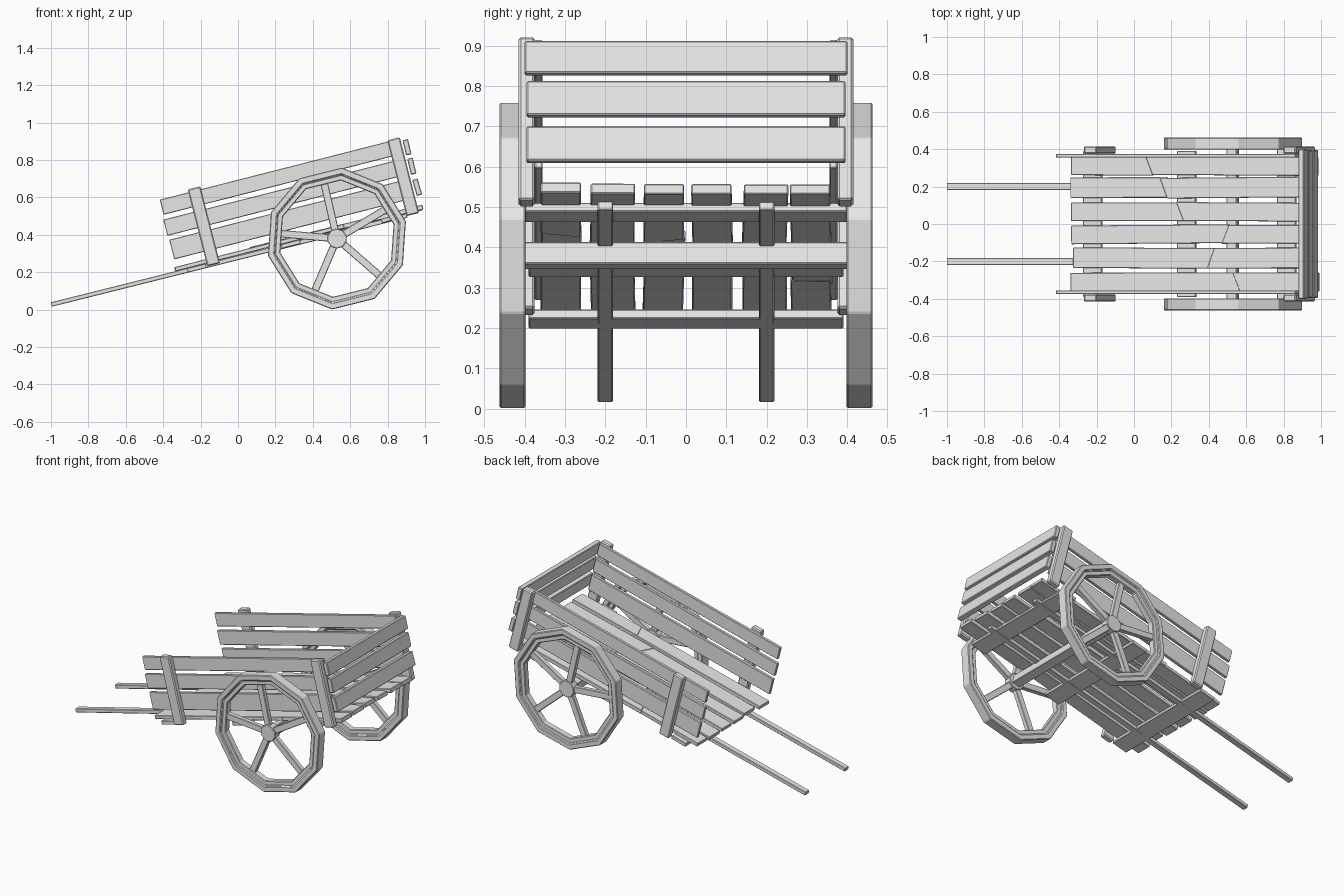
import bpy, bmesh, math, random
from mathutils import Matrix, Vector

random.seed(4)
if "Cube" in bpy.data.objects:
    bpy.data.objects.remove(bpy.data.objects["Cube"])

wood = bpy.data.materials.new("pale_grey_wood")
wood.use_nodes = True
GREY = (0.8, 0.8, 0.8, 1)
wood.diffuse_color = GREY
wood.node_tree.nodes["Principled BSDF"].inputs["Base Color"].default_value = GREY

# The cart rests on its handles: u runs along the bed, w is square to it
TILT = Matrix.Rotation(-math.radians(14.3), 4, 'Y')


def finish(name, bm, matrix, bevel=0.0):
    bmesh.ops.recalc_face_normals(bm, faces=bm.faces)
    mesh = bpy.data.meshes.new(name)
    bm.to_mesh(mesh)
    bm.free()
    mesh.materials.append(wood)
    obj = bpy.data.objects.new(name, mesh)
    obj.matrix_world = matrix
    bpy.context.collection.objects.link(obj)
    if bevel:
        mod = obj.modifiers.new("worn_edges", 'BEVEL')
        mod.width = bevel
        mod.segments = 1
    return obj


def board(name, u, y, w, pitch=0.0, yaw=0.0, slant=0.0, bevel=0.003, frame=TILT):
    """Board given by its ranges along, across and above the bed."""
    bm = bmesh.new()
    bmesh.ops.create_cube(bm, size=1)
    size = [b - a for a, b in (u, y, w)]
    centre = Vector([(a + b) / 2 for a, b in (u, y, w)])
    for v in bm.verts:
        if v.co.x < 0:
            v.co.x += slant * v.co.y / size[0]
        v.co = Vector([c * s for c, s in zip(v.co, size)])
    turn = (Matrix.Rotation(math.radians(yaw), 4, 'Z')
            @ Matrix.Rotation(-math.radians(pitch), 4, 'Y'))
    return finish(name, bm, frame @ Matrix.Translation(centre) @ turn, bevel)


# Floor: each board is snapped into a front and a rear piece
floor = [(0.31, 0.10, 0.08), (0.195, 0.11, 0.16), (0.065, 0.10, 0.25),
         (-0.055, 0.10, 0.50), (-0.182, 0.11, 0.42), (-0.31, 0.10, 0.56)]
for i, (y, width, split) in enumerate(floor, 1):
    h = width / 2
    split += 0.08
    board(f"floor_board_front_{i}", (-0.265 + random.uniform(-0.01, 0.01), split + 0.02),
          (y - h, y + h), (0.281, 0.304), yaw=random.uniform(-0.5, 0.5))
    board(f"floor_board_rear_{i}", (split, 1.09 + random.uniform(-0.01, 0.01)),
          (y - h, y + h), (0.277, 0.303), pitch=-0.7,
          yaw=random.uniform(-0.5, 0.5), slant=random.choice((-0.04, 0.04)))

# Cross beams below the floor
for name, u, half in (("front_beam", -0.158, 0.39), ("middle_beam", 0.36, 0.39),
                      ("rear_beam", 0.912, 0.40)):
    board(name, (u - 0.052, u + 0.052), (-half, half), (0.258, 0.282))

# Sides, posts and handles, mirrored left and right
for side, s in (("left", 1), ("right", -1)):
    across = sorted((s * 0.355, s * 0.375))
    for label, u0, w0, w1 in (("top", -0.26, 0.59, 0.673), ("middle", -0.268, 0.476, 0.565),
                              ("bottom", -0.264, 0.345, 0.453)):
        board(f"{side}_{label}_side_board", (u0, 1.062), across, (w0, w1))
    outer = sorted((s * 0.375, s * 0.415))
    board(f"{side}_front_post", (-0.102, -0.032), outer, (0.265, 0.689), bevel=0.006)
    board(f"{side}_rear_post", (0.997, 1.066), outer, (0.262, 0.68), bevel=0.006)
    board(f"{side}_handle", (-0.961, 1.0), sorted((s * 0.181, s * 0.219)),
          (0.257, 0.281), pitch=-0.25)

# Tailboard
for label, half, w0, w1 in (("top", 0.4, 0.577, 0.66), ("middle", 0.395, 0.47, 0.558),
                            ("bottom", 0.395, 0.353, 0.442)):
    board(f"tail_{label}_board", (1.075, 1.105), (-half, half), (w0, w1),
          pitch=random.uniform(-2, 2), bevel=0.004)

# Axle
HUB = Vector((0.529, 0, 0.38))
board("axle", (-0.028, 0.028), (-0.43, 0.43), (-0.028, 0.028),
      frame=Matrix.Translation(HUB) @ TILT)


def ring(name, profile, sides, start, matrix, bevel):
    """Sweep a closed (radius, y) profile round the y axis with few sides."""
    bm = bmesh.new()
    loops = []
    for k in range(sides):
        a = math.radians(start) + math.tau * k / sides
        loops.append([bm.verts.new((r * math.cos(a), y, r * math.sin(a))) for r, y in profile])
    n = len(profile)
    for k in range(sides):
        p, q = loops[k], loops[(k + 1) % sides]
        for j in range(n):
            bm.faces.new((p[j], p[(j + 1) % n], q[(j + 1) % n], q[j]))
    return finish(name, bm, matrix, bevel)


# Wheels: ten-sided tyre with a recessed inner rim, five spokes and a hub
half_rim = [(0.38, 0.032), (0.345, 0.032), (0.342, 0.021), (0.312, 0.021)]
rim = half_rim + [(r, -y) for r, y in reversed(half_rim)]
for side, s in (("left", 1), ("right", -1)):
    place = Matrix.Translation(HUB + Vector((0, s * 0.43, 0)))
    ring(f"{side}_wheel_rim", rim, 10, -94, place, 0.004)
    for k in range(5):
        spin = place @ Matrix.Rotation(-math.radians(31 + 72 * k), 4, 'Y')
        board(f"{side}_spoke_{k + 1}", (0.02, 0.325), (-0.015, 0.015), (-0.02, 0.02),
              frame=spin)
    bm = bmesh.new()
    bmesh.ops.create_cone(bm, cap_ends=True, segments=10, radius1=0.053, radius2=0.053,
                          depth=0.05)
    finish(f"{side}_hub", bm, place @ Matrix.Rotation(math.pi / 2, 4, 'X'), 0.003)
